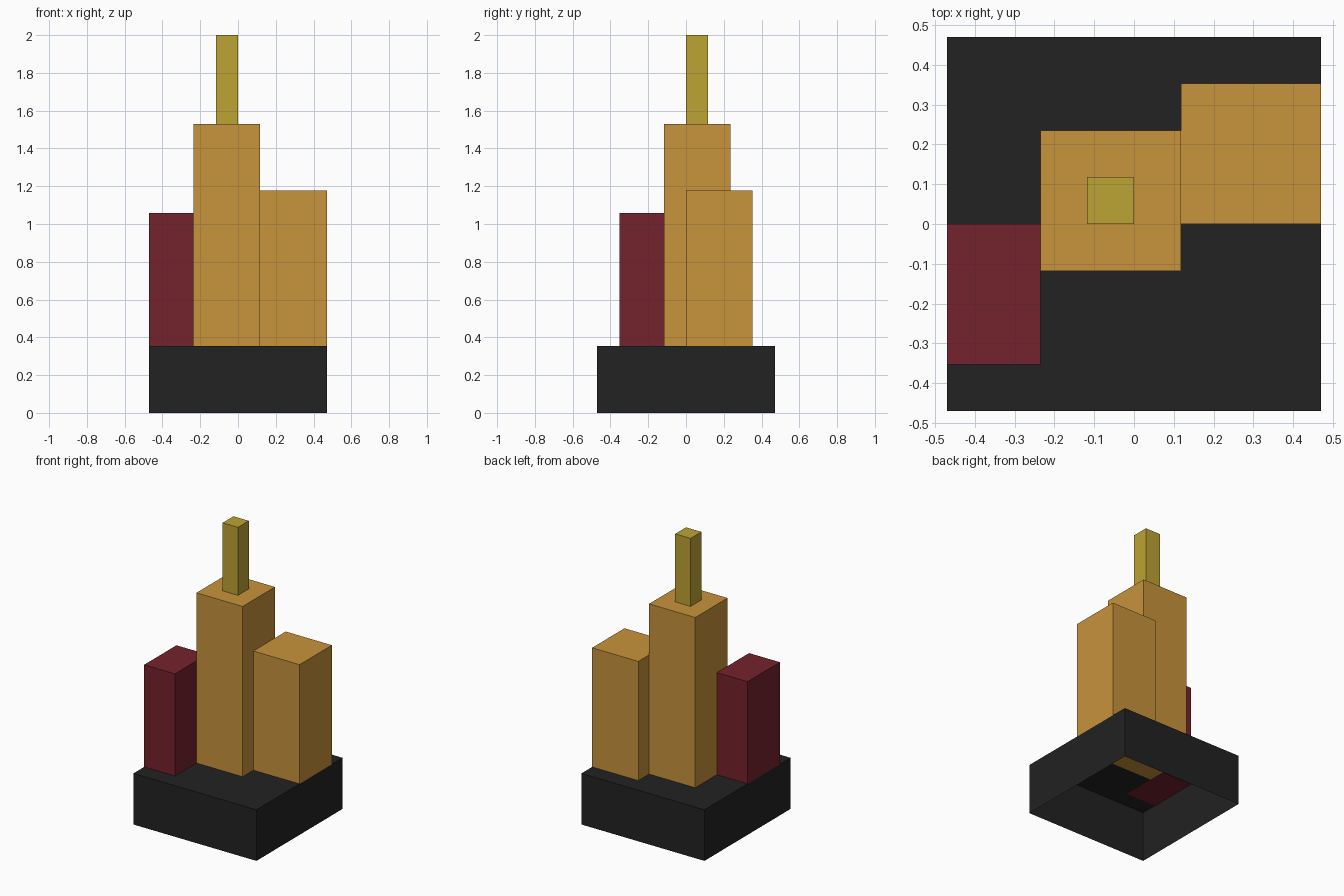
import bpy, bmesh

if "Cube" in bpy.data.objects:
    bpy.data.objects.remove(bpy.data.objects["Cube"])

U = 2 / 17  # one grid module: the model is 17 modules tall


def linear(c):
    c /= 255
    return c / 12.92 if c <= 0.04045 else ((c + 0.055) / 1.055) ** 2.4


def material(name, rgb):
    m = bpy.data.materials.new(name)
    m.diffuse_color = (*[linear(c) for c in rgb], 1)
    m.use_nodes = True
    m.node_tree.nodes["Principled BSDF"].inputs["Base Color"].default_value = m.diffuse_color
    return m


black = material("black", (34, 34, 34))
orange = material("orange", (200, 147, 59))
maroon = material("maroon", (116, 34, 44))
yellow = material("yellow", (188, 163, 52))


def block(name, lo, hi, mat, open_bottom=False, sink=0.0):
    """Box between two corners given in modules; optionally without its underside."""
    bm = bmesh.new()
    bmesh.ops.create_cube(bm, size=1)
    for v in bm.verts:
        v.co = [U * (hi[i] if v.co[i] > 0 else lo[i]) for i in range(3)]
        if v.co.z < U * (lo[2] + 0.5):
            v.co.z -= sink
    bm.normal_update()
    if open_bottom:
        under = [f for f in bm.faces if f.normal.z < -0.5]
        bmesh.ops.delete(bm, geom=under, context='FACES')
    mesh = bpy.data.meshes.new(name)
    bm.to_mesh(mesh)
    bm.free()
    mesh.materials.append(mat)
    obj = bpy.data.objects.new(name, mesh)
    bpy.context.collection.objects.link(obj)
    return obj


# Hollow plinth, open underneath
block("base", (-4, -4, 0), (4, 4, 3), black, open_bottom=True)

# Towers; their undersides just show through the plinth's ceiling
block("middle_tower", (-2, -1, 3), (1, 2, 13), orange, sink=0.001)
block("right_tower", (1, 0, 3), (4, 3, 10), orange, sink=0.001)
block("left_tower", (-4, -3, 3), (-2, 0, 9), maroon, sink=0.001)

# Spire on the middle tower
block("spire", (-1, 0, 13), (0, 1, 17), yellow)
